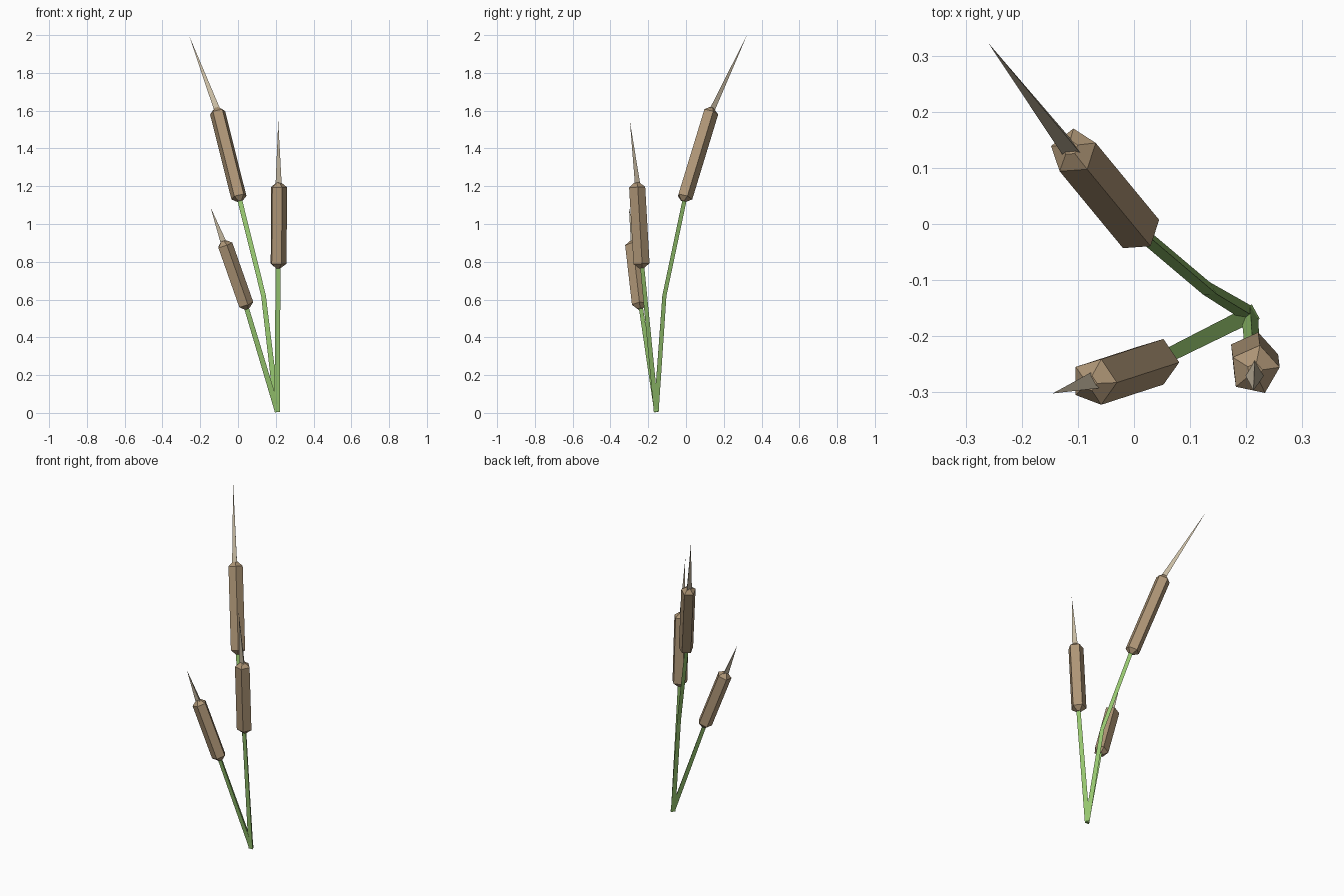
import bpy, bmesh, math
from mathutils import Vector

if "Cube" in bpy.data.objects:
    bpy.data.objects.remove(bpy.data.objects["Cube"])


def material(name, rgb):
    m = bpy.data.materials.new(name)
    m.diffuse_color = (*rgb, 1)
    m.use_nodes = True
    m.node_tree.nodes["Principled BSDF"].inputs["Base Color"].default_value = m.diffuse_color
    return m


GREEN = material("stem green", (0.31, 0.57, 0.16))
BROWN = material("seed head brown", (0.42, 0.30, 0.18))
BEIGE = material("dry tip beige", (0.57, 0.49, 0.36))


def loft(name, points, radii, sides, turn, mat):
    """Flat-faced tube along points; a zero radius makes a pointed end."""
    pts = [Vector(p) for p in points]
    bm = bmesh.new()
    rings = []
    for i, (p, r) in enumerate(zip(pts, radii)):
        axis = (pts[min(i + 1, len(pts) - 1)] - pts[max(i - 1, 0)]).normalized()
        u = (Vector((1, 0, 0)) - axis * axis.x).normalized()
        v = axis.cross(u)
        if r == 0:
            rings.append([bm.verts.new(p)])
            continue
        angles = [math.radians(turn) + k * math.tau / sides for k in range(sides)]
        rings.append([bm.verts.new(p + r * (u * math.cos(a) + v * math.sin(a))) for a in angles])
    for a, b in zip(rings, rings[1:]):
        for k in range(sides):
            n = (k + 1) % sides
            if len(b) == 1:
                bm.faces.new((a[k], a[n], b[0]))
            else:
                bm.faces.new((a[k], a[n], b[n], b[k]))
    bm.faces.new(rings[0][::-1])
    if len(rings[-1]) > 1:
        bm.faces.new(rings[-1])
    bmesh.ops.recalc_face_normals(bm, faces=bm.faces)
    mesh = bpy.data.meshes.new(name)
    bm.to_mesh(mesh)
    bm.free()
    mesh.materials.append(mat)
    ob = bpy.data.objects.new(name, mesh)
    bpy.context.collection.objects.link(ob)


# name, stem path, head bottom ring centre, head top ring centre, tip, head turn, head radius
CATTAILS = [
    ("tall", [(0.208, -0.162, 0.005), (0.135, -0.118, 0.62)],
     (0.005, -0.008, 1.143), (-0.108, 0.129, 1.592), (-0.26, 0.323, 2.0), 90, 0.043),
    ("middle", [(0.207, -0.162, 0.005)],
     (0.212, -0.237, 0.79), (0.215, -0.260, 1.195), (0.213, -0.297, 1.545), 6, 0.045),
    ("short", [(0.210, -0.160, 0.007)],
     (0.040, -0.245, 0.573), (-0.071, -0.281, 0.888), (-0.145, -0.302, 1.087), 0, 0.043),
]

for name, stem, low, high, tip, turn, r in CATTAILS:
    low, high = Vector(low), Vector(high)
    axis = (high - low).normalized()
    # three-sided stem
    loft(name + "_stem", stem + [low], [0.017] + [0.0145] * len(stem), 3, 90, GREEN)
    # five-sided head with short tapered ends
    loft(name + "_seed_head", [low - axis * 0.024, low, high, high + axis * 0.024],
         [0.014, r, r, 0.014], 5, turn, BROWN)
    # three-sided spike
    loft(name + "_spike", [high + axis * 0.01, tip], [0.019, 0], 3, 90, BEIGE)
